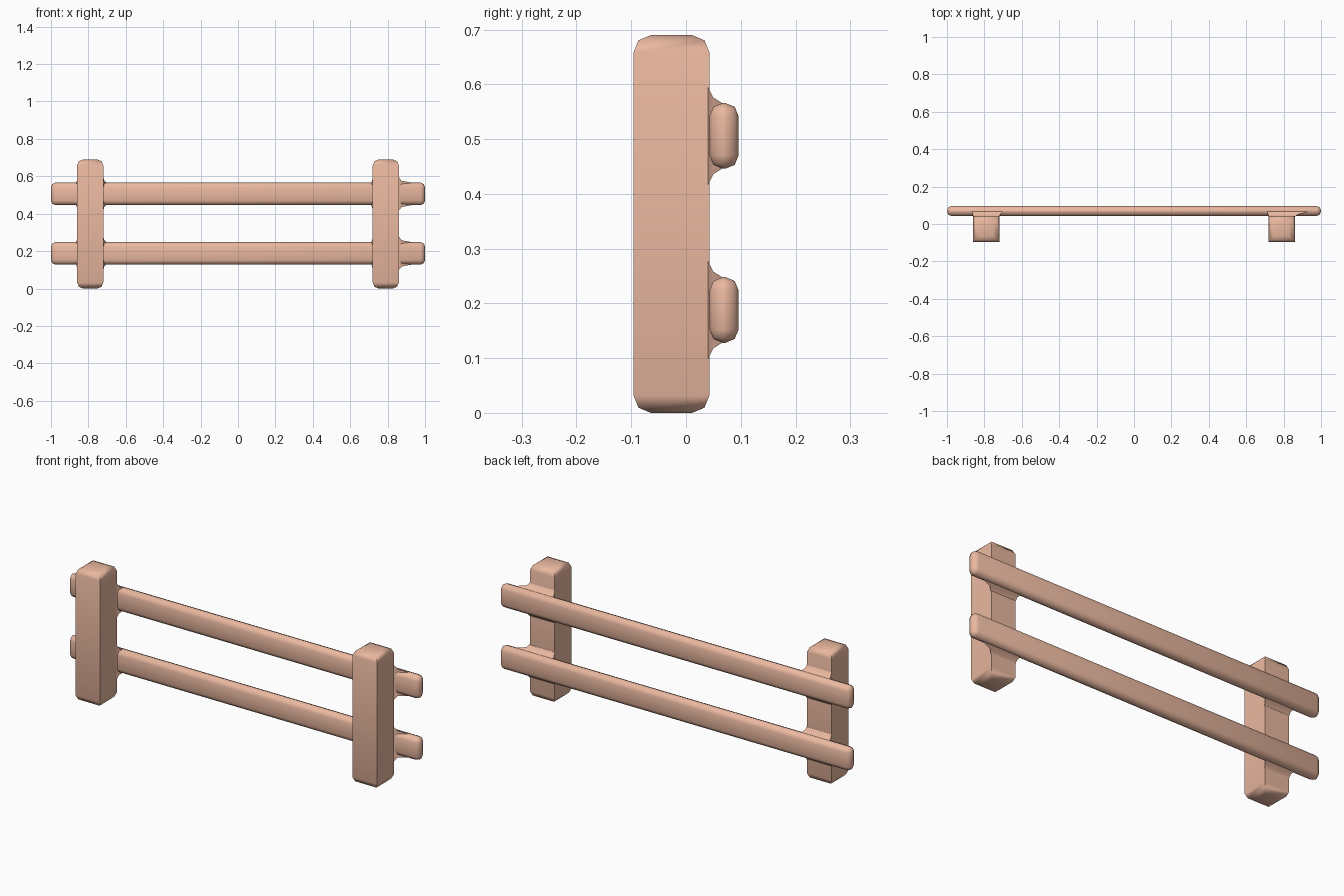
import bpy, bmesh

if "Cube" in bpy.data.objects:
    bpy.data.objects.remove(bpy.data.objects["Cube"])

wood = bpy.data.materials.new("wood")
wood.diffuse_color = (0.82, 0.48, 0.35, 1)
wood.use_nodes = True
wood.node_tree.nodes["Principled BSDF"].inputs["Base Color"].default_value = wood.diffuse_color


def finish(bm, name):
    bmesh.ops.recalc_face_normals(bm, faces=bm.faces)
    me = bpy.data.meshes.new(name)
    bm.to_mesh(me)
    bm.free()
    ob = bpy.data.objects.new(name, me)
    me.materials.append(wood)
    bpy.context.collection.objects.link(ob)
    bpy.ops.object.select_all(action='DESELECT')
    ob.select_set(True)
    bpy.context.view_layer.objects.active = ob
    bpy.ops.object.shade_smooth_by_angle(angle=0.9)
    return ob


def box(name, lo, hi, bevel, caps_only=False):
    """Bevelled box; caps_only leaves the upright edges crisp."""
    bm = bmesh.new()
    bmesh.ops.create_cube(bm, size=1)
    for v in bm.verts:
        v.co = [lo[i] + (v.co[i] + 0.5) * (hi[i] - lo[i]) for i in range(3)]
    edges = [e for e in bm.edges
             if not caps_only or abs(e.verts[0].co.z - e.verts[1].co.z) < 1e-4]
    bmesh.ops.bevel(bm, geom=edges, offset=bevel, segments=2, profile=0.5,
                    affect='EDGES', clamp_overlap=True)
    return finish(bm, name)


def fillet(name, rings, zc):
    """Flared joint lofted through rectangles (y, x0, x1, half height)."""
    bm = bmesh.new()
    loops = [[bm.verts.new(p) for p in ((x0, y, zc - h), (x1, y, zc - h),
                                        (x1, y, zc + h), (x0, y, zc + h))]
             for y, x0, x1, h in rings]
    for a, b in zip(loops, loops[1:]):
        for i in range(4):
            j = (i + 1) % 4
            bm.faces.new((a[i], a[j], b[j], b[i]))
    bm.faces.new(loops[0])
    bm.faces.new(loops[-1])
    return finish(bm, name)


# Upright posts
for side, x in (("left", -0.79), ("right", 0.79)):
    box(side + "_post", (x - 0.07, -0.096, 0), (x + 0.07, 0.043, 0.69), 0.032, True)

# Joint profiles: the right post flares out toward the rail end
joints = {
    "left": [(0.040, -0.86, -0.72, 0.090), (0.050, -0.862, -0.715, 0.070),
             (0.072, -0.868, -0.70, 0.056)],
    "right": [(0.040, 0.72, 0.86, 0.090), (0.050, 0.717, 0.875, 0.070),
              (0.072, 0.71, 0.95, 0.056)],
}

# Rails and their joints
for level, zc in (("lower", 0.188), ("upper", 0.506)):
    box(level + "_rail", (-1, 0.043, zc - 0.06), (1, 0.096, zc + 0.06), 0.024)
    for side, rings in joints.items():
        fillet(f"{level}_{side}_joint", rings, zc)
